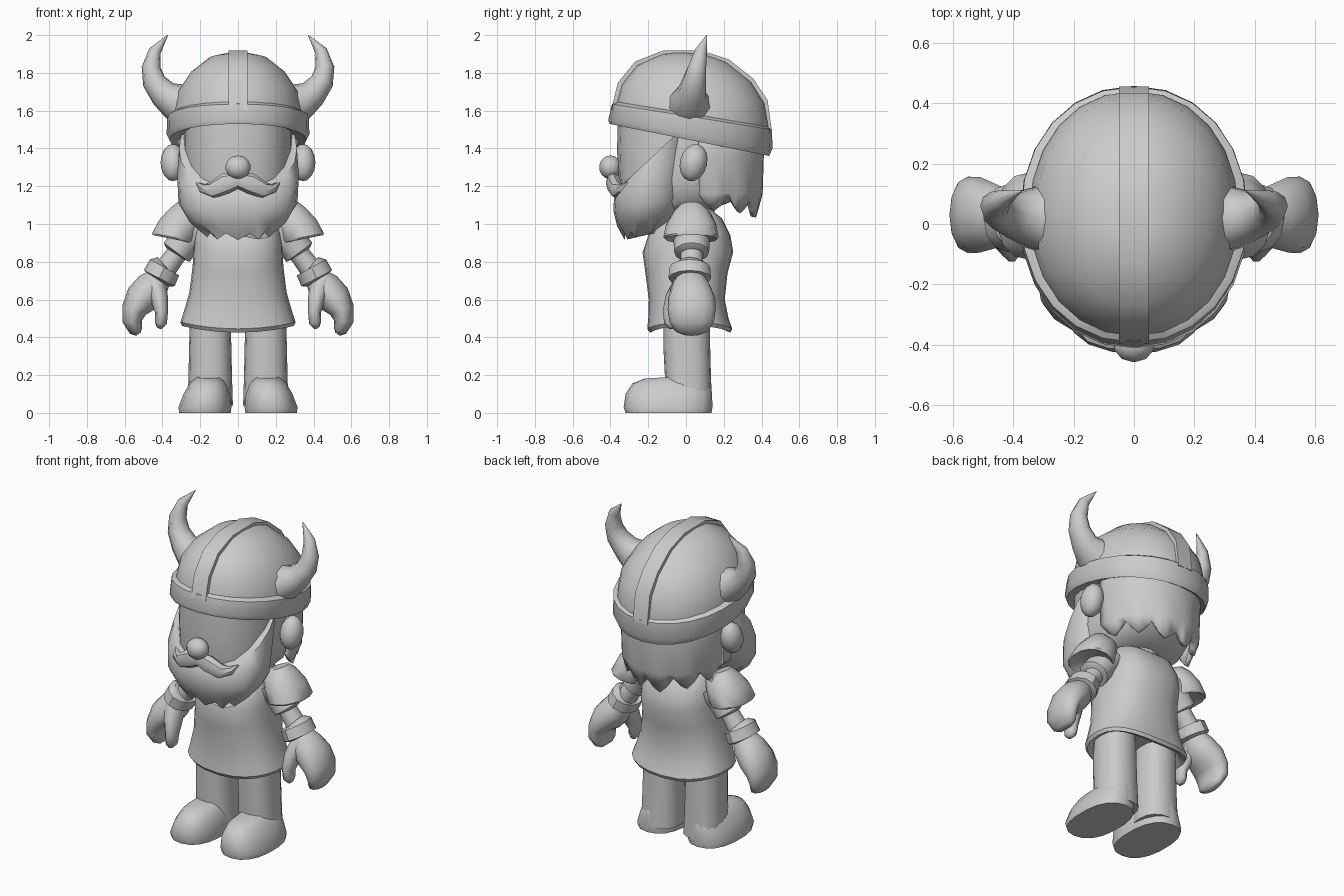
import bpy, bmesh, math
from mathutils import Vector

GREY = bpy.data.materials.new("plain_grey")
GREY.diffuse_color = (0.6, 0.6, 0.6, 1)


def finish(name, bm, angle=40):
    bmesh.ops.recalc_face_normals(bm, faces=bm.faces)
    me = bpy.data.meshes.new(name)
    bm.to_mesh(me)
    bm.free()
    me.materials.append(GREY)
    ob = bpy.data.objects.new(name, me)
    bpy.context.collection.objects.link(ob)
    bpy.ops.object.select_all(action='DESELECT')
    ob.select_set(True)
    bpy.context.view_layer.objects.active = ob
    bpy.ops.object.shade_smooth_by_angle(angle=math.radians(angle))
    return ob


def bridge(name, rings, angle=40):
    """Skin closed rings of points and cap both ends."""
    bm = bmesh.new()
    vs = [[bm.verts.new(p) for p in r] for r in rings]
    n = len(vs[0])
    for a, b in zip(vs, vs[1:]):
        for i in range(n):
            j = (i + 1) % n
            bm.faces.new((a[i], a[j], b[j], b[i]))
    bm.faces.new(vs[0])
    bm.faces.new(vs[-1])
    return finish(name, bm, angle)


def spow(v, p):
    return math.copysign(abs(v) ** (2 / p), v)


def stack(name, rows, n=20, p=2.3, cx=0, side=1, angle=40, xslope=0, lift=0, zig=0):
    """Rows of (y front, z front, y back, z back, half width[, centre x])."""
    rings = []
    for k, row in enumerate(rows):
        yf, zf, yb, zb, rx = row[:5]
        c = row[5] if len(row) > 5 else cx
        ring = []
        for i in range(n):
            a = 2 * math.pi * i / n - math.pi / 2
            u, v = spow(math.cos(a), p), spow(math.sin(a), p)
            t = (v + 1) / 2
            z = zf + (zb - zf) * t + xslope * u + lift * u * u
            if zig and k >= len(rows) - 2:
                z += zig * (i % 2) * (1 if k == len(rows) - 1 else 0.4)
            ring.append((side * (c + rx * u), yf + (yb - yf) * t, z))
        rings.append(ring)
    return bridge(name, rings, angle)


def tube(name, pts, n=10, side=1, ref=(0, 1, 0), phase=0, angle=40):
    """Path points (x, y, z, in-plane radius, cross radius)."""
    P = [Vector(q[:3]) for q in pts]
    ref = Vector(ref)
    rings = []
    for k, q in enumerate(pts):
        t = (P[min(k + 1, len(P) - 1)] - P[max(k - 1, 0)]).normalized()
        s = t.cross(ref).normalized()
        b = s.cross(t)
        ring = []
        for i in range(n):
            a = 2 * math.pi * i / n + phase
            v = P[k] + s * q[3] * math.cos(a) + b * q[-1] * math.sin(a)
            ring.append((v.x * side, v.y, v.z))
        rings.append(ring)
    return bridge(name, rings, angle)


def ball(name, c, r, seg=12, rows=8, tilt=0):
    bm = bmesh.new()
    bmesh.ops.create_uvsphere(bm, u_segments=seg, v_segments=rows, radius=1)
    for v in bm.verts:
        x, y, z = v.co.x * r[0], v.co.y * r[1], v.co.z * r[2]
        v.co = (c[0] + x, c[1] + y * math.cos(tilt) - z * math.sin(tilt),
                c[2] + y * math.sin(tilt) + z * math.cos(tilt))
    return finish(name, bm, 60)


# Helmet: dome, brow band and centre ridge
stack("helmet_dome", [
    (-0.38, 1.60, 0.44, 1.46, 0.35), (-0.37, 1.65, 0.44, 1.53, 0.345),
    (-0.345, 1.74, 0.42, 1.64, 0.325), (-0.265, 1.84, 0.35, 1.75, 0.255),
    (-0.13, 1.90, 0.22, 1.855, 0.155), (-0.05, 1.91, 0.12, 1.895, 0.06)],
    n=24, p=2.1)
stack("helmet_band", [
    (-0.37, 1.54, 0.41, 1.38, 0.33), (-0.405, 1.53, 0.44, 1.36, 0.363),
    (-0.412, 1.55, 0.458, 1.40, 0.378), (-0.392, 1.635, 0.455, 1.50, 0.375),
    (-0.365, 1.65, 0.43, 1.52, 0.34)], n=24, p=2.1, angle=35)
R = math.sqrt(2)
ridge = [(-0.378, 1.60), (-0.345, 1.74), (-0.26, 1.845), (-0.12, 1.9), (0.08, 1.9),
         (0.22, 1.855), (0.345, 1.755), (0.415, 1.65), (0.438, 1.48)]
tube("helmet_ridge", [(0, y, z, 0.018 * R, 0.05 * R) for y, z in ridge],
     n=4, ref=(1, 0, 0), phase=math.pi / 4)

# Head, nose and beard
stack("head", [
    (-0.28, 1.03, 0.14, 1.08, 0.18), (-0.34, 1.12, 0.27, 1.13, 0.265),
    (-0.36, 1.25, 0.36, 1.22, 0.288), (-0.365, 1.40, 0.38, 1.35, 0.292),
    (-0.36, 1.56, 0.39, 1.44, 0.292)], p=2.5)
ball("nose", (0, -0.40, 1.30), (0.07, 0.06, 0.063), 10, 7)
stack("beard", [
    (-0.345, 1.20, 0.08, 1.60, 0.312), (-0.38, 1.15, 0.03, 1.37, 0.322),
    (-0.385, 1.07, 0.0, 1.15, 0.315), (-0.365, 0.99, -0.03, 1.05, 0.265),
    (-0.325, 0.915, -0.13, 0.96, 0.17)], n=20, p=2.4, zig=0.035)

# Back hair with a jagged lower edge
bm = bmesh.new()
N = 24
cols = []
for i in range(N + 1):
    a = math.radians(-6 + 192 * i / N)
    low = (1.10 if i % 4 == 0 else 1.02 if i % 4 == 2 else 1.05) + 0.05 * abs(math.cos(a))
    col = []
    for z, k in ((1.55, 1.0), (1.36, 1.0), (1.16, 0.98), (low, 0.9)):
        col.append(bm.verts.new((0.315 * k * math.cos(a), 0.10 + 0.312 * k * math.sin(a), z)))
    cols.append(col)
for a, b in zip(cols, cols[1:]):
    for k in range(3):
        bm.faces.new((a[k], a[k + 1], b[k + 1], b[k]))
hair = finish("back_hair", bm)
sol = hair.modifiers.new("thickness", 'SOLIDIFY')
sol.thickness = 0.03

# Tunic with a flared hem, and neck
def level(z, yf, yb, rx):
    return (yf, z, yb, z, rx)

stack("tunic", [
    level(0.50, -0.13, 0.18, 0.23), level(0.44, -0.16, 0.20, 0.265),
    level(0.425, -0.19, 0.235, 0.295), level(0.445, -0.205, 0.245, 0.305),
    level(0.50, -0.20, 0.225, 0.287), level(0.60, -0.197, 0.205, 0.258),
    level(0.74, -0.215, 0.22, 0.24), level(0.85, -0.23, 0.25, 0.236),
    level(0.94, -0.20, 0.235, 0.225), level(1.03, -0.12, 0.19, 0.18),
    level(1.06, -0.08, 0.15, 0.12)], n=24, p=2.5, lift=0.035)
stack("neck", [level(1.0, -0.07, 0.15, 0.11), level(1.15, -0.07, 0.15, 0.11)], n=12)

# Mirrored parts
for side, tag in ((-1, "right"), (1, "left")):
    tube(tag + "_horn", [
        (0.29, 0.02, 1.635, 0.12, 0.12), (0.335, 0.02, 1.65, 0.10, 0.105),
        (0.395, 0.03, 1.69, 0.076, 0.08), (0.445, 0.045, 1.755, 0.062, 0.065),
        (0.46, 0.06, 1.83, 0.05, 0.05), (0.44, 0.08, 1.915, 0.033, 0.033),
        (0.372, 0.11, 2.0, 0.002, 0.002)], n=10, side=side, angle=50)
    ball(tag + "_ear", (side * 0.345, 0.04, 1.325), (0.065, 0.072, 0.1), 12, 8, -0.25)
    tube(tag + "_moustache", [
        (-0.005, -0.385, 1.235, 0.042, 0.035), (0.065, -0.385, 1.215, 0.055, 0.04),
        (0.135, -0.365, 1.18, 0.045, 0.038), (0.185, -0.335, 1.185, 0.027, 0.03),
        (0.22, -0.305, 1.22, 0.004, 0.006)], n=8, side=side)
    stack(tag + "_shoulder_pad", [
        (-0.07, 0.94, 0.12, 0.94, 0.07, 0.33), (-0.11, 0.92, 0.165, 0.92, 0.11, 0.345),
        (-0.12, 0.93, 0.172, 0.93, 0.115, 0.342), (-0.105, 1.0, 0.16, 1.0, 0.11, 0.31),
        (-0.07, 1.06, 0.13, 1.06, 0.09, 0.275), (-0.03, 1.095, 0.09, 1.095, 0.055, 0.265)],
        n=14, p=2.2, side=side, xslope=0.022)
    tube(tag + "_sleeve", [
        (0.22, 0.03, 0.98, 0.09, 0.10), (0.29, 0.03, 0.895, 0.085, 0.095),
        (0.325, 0.03, 0.85, 0.085, 0.092), (0.33, 0.03, 0.842, 0.06, 0.065)],
        n=12, side=side)
    tube(tag + "_forearm", [
        (0.29, 0.03, 0.89, 0.056, 0.06), (0.345, 0.03, 0.815, 0.055, 0.06),
        (0.42, 0.03, 0.715, 0.062, 0.068)], n=12, side=side)
    tube(tag + "_cuff", [
        (0.383, 0.02, 0.775, 0.065, 0.08), (0.389, 0.02, 0.77, 0.088, 0.108),
        (0.417, 0.02, 0.713, 0.092, 0.113), (0.422, 0.02, 0.705, 0.07, 0.09)],
        n=12, side=side, angle=35)
    tube(tag + "_hand", [
        (0.415, 0.025, 0.715, 0.065, 0.075), (0.455, 0.025, 0.665, 0.09, 0.105),
        (0.51, 0.03, 0.605, 0.09, 0.125), (0.55, 0.03, 0.545, 0.067, 0.127),
        (0.56, 0.03, 0.485, 0.052, 0.118), (0.54, 0.03, 0.435, 0.036, 0.09),
        (0.527, 0.03, 0.417, 0.015, 0.05)], n=12, side=side, angle=60)
    tube(tag + "_thumb", [
        (0.44, 0.0, 0.68, 0.06, 0.07), (0.415, -0.05, 0.60, 0.046, 0.065),
        (0.405, -0.075, 0.53, 0.034, 0.052), (0.408, -0.075, 0.475, 0.032, 0.042),
        (0.417, -0.07, 0.45, 0.015, 0.02)], n=10, side=side, angle=60)
    stack(tag + "_leg", [
        level(0.04, -0.11, 0.138, 0.12), level(0.2, -0.112, 0.132, 0.115),
        level(0.35, -0.12, 0.128, 0.112), level(0.56, -0.12, 0.128, 0.105)],
        n=16, cx=0.147, p=2.4, side=side)
    stack(tag + "_boot", [
        (-0.32, 0.0, 0.135, 0.0, 0.138, 0.175), (-0.33, 0.03, 0.14, 0.03, 0.142, 0.175),
        (-0.32, 0.10, 0.138, 0.10, 0.125, 0.165), (-0.285, 0.155, 0.13, 0.16, 0.097, 0.16),
        (-0.22, 0.182, 0.10, 0.20, 0.06, 0.157)],
        n=18, p=2.4, side=side)
